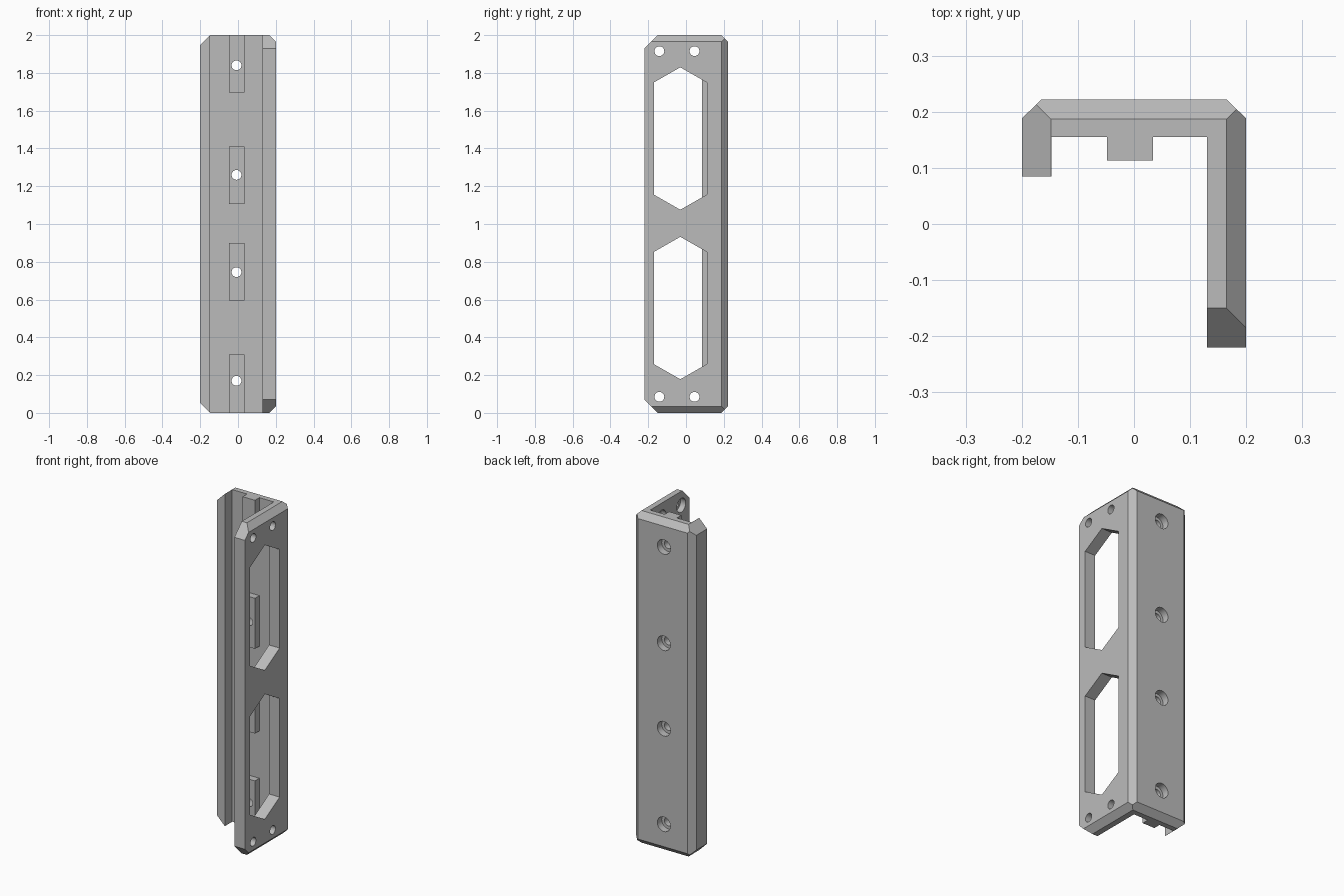
import bpy
import bmesh
import math
from mathutils import Vector

if "Cube" in bpy.data.objects:
    bpy.data.objects.remove(bpy.data.objects["Cube"])

H = 2.0
grey = bpy.data.materials.new("plain grey")
grey.use_nodes = True
grey.diffuse_color = (0.5, 0.5, 0.5, 1)
grey.node_tree.nodes["Principled BSDF"].inputs["Base Color"].default_value = (0.5, 0.5, 0.5, 1)


def prism(name, points, axis, lo, hi, cuts=()):
    """Extrude a 2D outline along an axis, then trim it by (point, normal) planes."""
    def place(p, d):
        co = list(p)
        co.insert(axis, d)
        return co
    bm = bmesh.new()
    base = bm.faces.new([bm.verts.new(place(p, lo)) for p in points])
    top = bmesh.ops.extrude_face_region(bm, geom=[base])["geom"]
    offset = Vector(place((0, 0), hi - lo))
    bmesh.ops.translate(bm, vec=offset, verts=[v for v in top if isinstance(v, bmesh.types.BMVert)])
    for co, normal in cuts:
        res = bmesh.ops.bisect_plane(bm, geom=bm.verts[:] + bm.edges[:] + bm.faces[:],
                                     plane_co=co, plane_no=normal, clear_outer=True)
        rim = [e for e in res["geom_cut"] if isinstance(e, bmesh.types.BMEdge)]
        bmesh.ops.holes_fill(bm, edges=rim)
    bmesh.ops.recalc_face_normals(bm, faces=bm.faces)
    mesh = bpy.data.meshes.new(name)
    bm.to_mesh(mesh)
    bm.free()
    mesh.materials.append(grey)
    obj = bpy.data.objects.new(name, mesh)
    bpy.context.collection.objects.link(obj)
    return obj


def circle(u, v, r, n=24):
    return [(u + r * math.cos(math.tau * i / n), v + r * math.sin(math.tau * i / n)) for i in range(n)]


def combine(tool, operation="DIFFERENCE"):
    """Apply a boolean to the bracket and discard the tool."""
    mod = bracket.modifiers.new("boolean", "BOOLEAN")
    mod.operation, mod.solver, mod.object = operation, "EXACT", tool
    bpy.context.view_layer.objects.active = bracket
    bpy.ops.object.modifier_apply(modifier=mod.name)
    bpy.data.objects.remove(tool)


# Channel profile: back plate, short lip on one side, deep wall on the other
profile = [(-0.2, 0.085), (-0.147, 0.085), (-0.147, 0.155), (0.13, 0.155), (0.13, -0.22),
           (0.2, -0.22), (0.2, 0.188), (0.165, 0.222), (-0.165, 0.222), (-0.2, 0.188)]

# Chamfers at both ends
bevels = []
for s in (1, -1):
    mid = H / 2
    bevels += [((0.2, 0, mid + s * 0.965), (1, 0, s)),
               ((0, 0.222, mid + s * 0.965), (0, 1, s)),
               ((0, -0.22, mid + s * 0.93), (0, -1, s)),
               ((-0.2, 0, mid + s * 0.948), (-1, 0, s))]
bracket = prism("bracket", profile, 2, 0, H, bevels)

# Raised pads behind the screw holes
for lo, hi in ((0, 0.31), (0.595, 0.9), (1.105, 1.41), (1.695, H)):
    combine(prism("pad", [(-0.048, lo), (0.034, lo), (0.034, hi), (-0.048, hi)], 1, 0.113, 0.18), "UNION")

# Counterbored screw holes through the back plate
for z in (0.17, 0.745, 1.26, 1.84):
    combine(prism("screw_hole", circle(-0.008, z, 0.026), 1, 0.05, 0.3))
    combine(prism("screw_recess", circle(-0.008, z, 0.044), 1, 0.18, 0.3))

# Long hexagonal windows in the wall
for z in (0.555, 1.4525):
    window = [(-0.03, z + 0.377), (0.11, z + 0.297), (0.11, z - 0.297),
              (-0.03, z - 0.377), (-0.17, z - 0.297), (-0.17, z + 0.297)]
    combine(prism("window", window, 0, 0.1, 0.3))

# Corner holes in the wall, recessed on the inner side
for z in (0.085, 1.915):
    for y in (-0.141, 0.045):
        combine(prism("wall_hole", circle(y, z, 0.026), 0, 0.1, 0.3))
        combine(prism("wall_recess", circle(y, z, 0.042), 0, 0.1, 0.165))

bpy.ops.object.select_all(action="DESELECT")
bracket.select_set(True)
bpy.context.view_layer.objects.active = bracket
bpy.ops.object.shade_smooth_by_angle(angle=math.radians(30))
